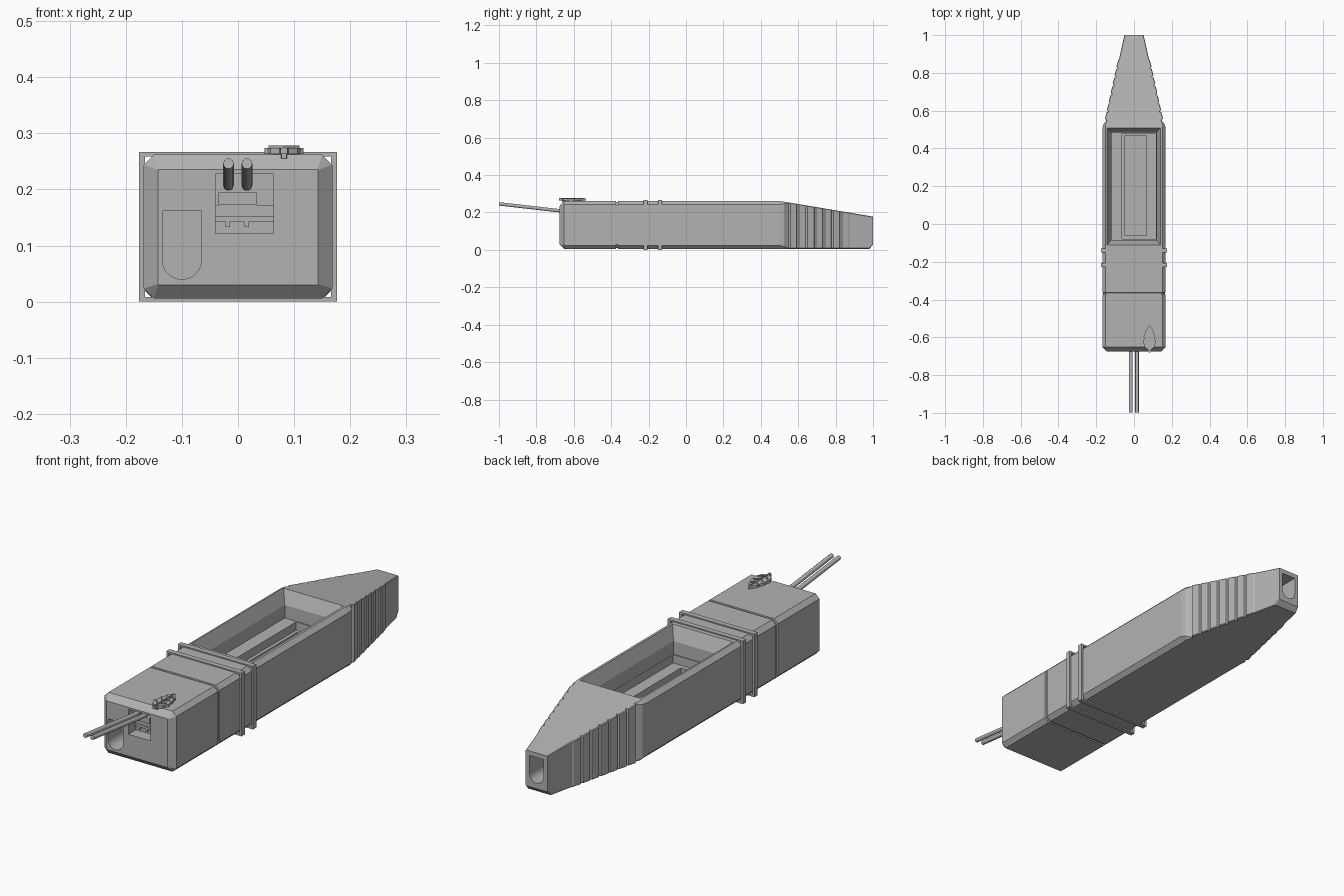
import bpy, bmesh, math
from mathutils import Vector

old = bpy.data.objects.get("Cube")
if old:
    bpy.data.objects.remove(old, do_unlink=True)

grey = bpy.data.materials.new("plain_grey")
grey.use_nodes = True
grey.diffuse_color = (0.45, 0.45, 0.45, 1)
grey.node_tree.nodes["Principled BSDF"].inputs["Base Color"].default_value = (0.45, 0.45, 0.45, 1)


def loft(name, rings):
    """Closed solid through rings of equal point count."""
    bm = bmesh.new()
    loops = [[bm.verts.new(p) for p in ring] for ring in rings]
    n = len(loops[0])
    for a, b in zip(loops, loops[1:]):
        for i in range(n):
            j = (i + 1) % n
            bm.faces.new((a[i], a[j], b[j], b[i]))
    bm.faces.new(loops[0][::-1])
    bm.faces.new(loops[-1])
    bmesh.ops.recalc_face_normals(bm, faces=bm.faces)
    mesh = bpy.data.meshes.new(name)
    bm.to_mesh(mesh)
    bm.free()
    mesh.materials.append(grey)
    ob = bpy.data.objects.new(name, mesh)
    bpy.context.collection.objects.link(ob)
    return ob


def rect(x0, x1, y0, y1, z):
    return [(x0, y0, z), (x1, y0, z), (x1, y1, z), (x0, y1, z)]


def box(name, x0, x1, y0, y1, z0, z1):
    return loft(name, [rect(x0, x1, y0, y1, z0), rect(x0, x1, y0, y1, z1)])


def cut(target, cutter):
    cutter.hide_render = True
    mod = target.modifiers.new("cut", "BOOLEAN")
    mod.operation = "DIFFERENCE"
    mod.solver = "EXACT"
    mod.object = cutter
    bpy.context.view_layer.objects.active = target
    bpy.ops.object.modifier_apply(modifier=mod.name)
    bpy.data.objects.remove(cutter, do_unlink=True)


def section(y, w, zb, zt, c):
    """Upright rectangle with chamfered corners."""
    return [(-w + c, y, zb), (w - c, y, zb), (w, y, zb + c), (w, y, zt - c),
            (w - c, y, zt), (-w + c, y, zt), (-w, y, zt - c), (-w, y, zb + c)]


def u_channel(name, x, w, z0, z1, y0, y1):
    """Tunnel cutter with a round bottom and flat top."""
    def ring(y):
        arc = [math.pi + math.pi * i / 16 for i in range(17)]
        return ([(x + w * math.cos(a), y, z0 + w + w * math.sin(a)) for a in arc]
                + [(x + w, y, z1), (x - w, y, z1)])
    return loft(name, [ring(y0), ring(y1)])


# Main hull: chamfered nose, shallow seam groove, then the ribbed taper
BOT, TOP, W, C = 0.006, 0.262, 0.168, 0.018
rings = [section(-0.675, W - 0.025, 0.03, 0.236, 0.001),
         section(-0.652, W, BOT, TOP, C)]
for y, d in ((-0.374, 0), (-0.373, 0.005), (-0.364, 0.005), (-0.363, 0)):
    rings.append(section(y, W - d, BOT + d, TOP - d, C))
rings.append(section(0.5, W, BOT, TOP, C))


def slope(y):
    return TOP - 0.168 * (y - 0.5)


def flank(y):
    return 0.152 - 0.222 * (y - 0.545)


rings.append(section(0.525, 0.164, BOT, slope(0.525), 0.012))
pitch = 0.046
for i in range(7):
    y = 0.548 + i * pitch
    for dy, dw in ((0, -0.005), (0.01, 0.005), (pitch - 0.002, 0.003)):
        rings.append(section(y + dy, flank(y + dy) + dw, BOT, slope(y + dy), 0.003))
rings.append(section(0.875, flank(0.875), BOT, slope(0.875), 0.003))
rings.append(section(0.98, flank(0.98), BOT, slope(0.98), 0.003))
rings.append(section(1.0, 0.051, 0.027, slope(1.0), 0.003))
body = loft("body", rings)

# Open tray with sloping rim, side ledge and deeper pocket
cut(body, loft("tray_cutter", [
    rect(-0.12, 0.118, -0.085, 0.484, 0.15),
    rect(-0.12, 0.118, -0.085, 0.484, 0.205),
    rect(-0.143, 0.14, -0.11, 0.51, 0.262),
    rect(-0.143, 0.14, -0.11, 0.51, 0.3)]))
cut(body, box("floor_cutter", -0.064, 0.117, -0.08, 0.48, 0.115, 0.16))
cut(body, box("pocket_cutter", -0.05, 0.066, -0.06, 0.466, 0.05, 0.13))

# Round-bottomed tunnels in both ends, and the socket recess
cut(body, u_channel("front_channel_cutter", -0.1, 0.035, 0.04, 0.162, -0.75, -0.4))
cut(body, u_channel("tip_channel_cutter", 0, 0.033, 0.05, 0.158, 0.62, 1.1))
cut(body, box("socket_cutter", -0.04, 0.063, -0.75, -0.58, 0.122, 0.228))

# Connector inside the socket
box("connector_base", -0.04, 0.063, -0.625, -0.57, 0.122, 0.172)
box("connector_block", -0.035, 0.033, -0.64, -0.57, 0.172, 0.195)
box("connector_bar", -0.04, 0.063, -0.635, -0.62, 0.143, 0.152)
for side, x in (("right", -0.018), ("left", 0.016)):
    box(side + "_connector_pin", x - 0.004, x + 0.004, -0.635, -0.62, 0.133, 0.15)

# Twin wires
for side, x in (("right", -0.017), ("left", 0.016)):
    curve = bpy.data.curves.new(side + "_wire", "CURVE")
    curve.dimensions = "3D"
    curve.bevel_depth = 0.0095
    curve.bevel_resolution = 3
    curve.use_fill_caps = True
    spline = curve.splines.new("POLY")
    path = [(-0.998, 0.246), (-0.7, 0.212), (-0.66, 0.208), (-0.575, 0.207)]
    spline.points.add(len(path) - 1)
    for p, (y, z) in zip(spline.points, path):
        p.co = (x, y, z, 1)
    curve.materials.append(grey)
    wire = bpy.data.objects.new(side + "_wire", curve)
    bpy.context.collection.objects.link(wire)

# Square bands around the hull
for name, y in (("front_band", -0.217), ("rear_band", -0.14)):
    band = box(name, -0.176, 0.176, y - 0.011, y + 0.011, 0, 0.267)
    cut(band, box("band_cutter", -0.166, 0.166, y - 0.1, y + 0.1, 0.008, 0.259))

# Leaf ornament: serrated plate, narrower foot, raised veins
half = [(0.006, -0.073), (0.008, -0.058), (0.024, -0.048), (0.03, -0.028),
        (0.035, -0.024), (0.028, 0.004), (0.032, 0.01), (0.02, 0.032),
        (0.022, 0.04), (0.008, 0.06)]
outline = half + [(0, 0.073)] + [(-x, y) for x, y in reversed(half)]
LX, LY = 0.082, -0.607


def leaf_ring(z, s):
    return [(LX + x * s, LY + y * s, z) for x, y in outline]


loft("leaf", [leaf_ring(0.263, 1), leaf_ring(0.274, 1)])
loft("leaf_foot", [leaf_ring(0.255, 0.75), leaf_ring(0.264, 0.75)])


def vein(name, a, b, r=0.002):
    a, b = Vector((LX + a[0], LY + a[1])), Vector((LX + b[0], LY + b[1]))
    d = (b - a).normalized() * r
    n = Vector((-d.y, d.x))
    quad = [a + n, a - n, b - n, b + n]
    loft(name, [[(p.x, p.y, z) for p in quad] for z in (0.272, 0.278)])


vein("leaf_midrib", (0, -0.072), (0, 0.062))
for i in range(3):
    y = -0.045 + i * 0.03
    for side, s in (("left", 1), ("right", -1)):
        vein(f"leaf_{side}_vein_{i + 1}", (0, y), (s * (0.026 - 0.005 * i), y + 0.024))
